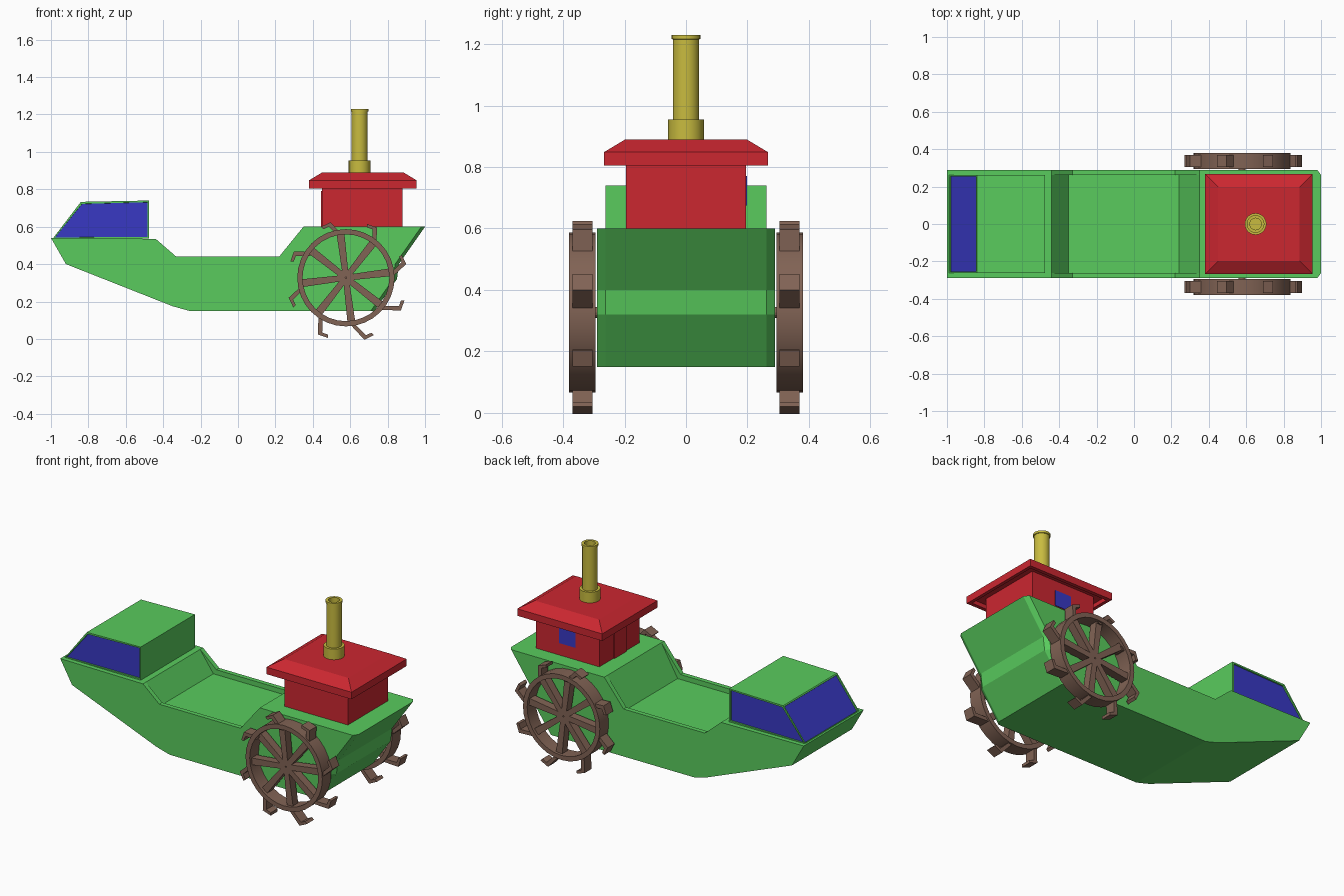
import bpy, bmesh, math
from mathutils import Matrix, Vector

if "Cube" in bpy.data.objects:
    bpy.data.objects.remove(bpy.data.objects["Cube"])


def material(name, rgb):
    m = bpy.data.materials.new(name)
    m.diffuse_color = (*rgb, 1)
    m.use_nodes = True
    m.node_tree.nodes["Principled BSDF"].inputs["Base Color"].default_value = m.diffuse_color
    return m


GREEN = material("green", (0.10, 0.60, 0.11))
BLUE = material("blue", (0.04, 0.04, 0.55))
RED = material("red", (0.60, 0.02, 0.03))
BROWN = material("brown", (0.22, 0.125, 0.09))
YELLOW = material("yellow", (0.58, 0.50, 0.05))


def finish(bm, name, *mats):
    bmesh.ops.recalc_face_normals(bm, faces=bm.faces[:])
    me = bpy.data.meshes.new(name)
    bm.to_mesh(me)
    bm.free()
    for m in mats:
        me.materials.append(m)
    ob = bpy.data.objects.new(name, me)
    bpy.context.collection.objects.link(ob)
    return ob


def loft(bm, a, ya, b, yb):
    """Solid between two x-z outlines with equal point counts."""
    va = [bm.verts.new((x, ya, z)) for x, z in a]
    vb = [bm.verts.new((x, yb, z)) for x, z in b]
    faces = [bm.faces.new(va), bm.faces.new(vb)]
    for i in range(len(a)):
        j = (i + 1) % len(a)
        faces.append(bm.faces.new((va[i], va[j], vb[j], vb[i])))
    bmesh.ops.recalc_face_normals(bm, faces=faces)
    return faces


def box(bm, lo, hi):
    outline = [(lo[0], lo[2]), (hi[0], lo[2]), (hi[0], hi[2]), (lo[0], hi[2])]
    return loft(bm, outline, lo[1], outline, hi[1])


def lathe(bm, profile, sides, close=False):
    """Revolve (radius, height) points about z."""
    rings = [[bm.verts.new((r * math.cos(2 * math.pi * i / sides),
                            r * math.sin(2 * math.pi * i / sides), z))
              for i in range(sides)] for r, z in profile]
    n = len(rings)
    for k in range(n if close else n - 1):
        a, b = rings[k], rings[(k + 1) % n]
        for i in range(sides):
            j = (i + 1) % sides
            bm.faces.new((a[i], a[j], b[j], b[i]))
    return rings


# Hull: sunken deck core between two raised side walls
keel = [(-1, 0.54), (-0.92, 0.40), (-0.35, 0.175), (-0.26, 0.15)]
stern = [(0.73, 0.15), (0.85, 0.32), (0.86, 0.40), (1.0, 0.60)]
deck = [(0.35, 0.60), (0.24, 0.41), (-0.35, 0.41), (-0.44, 0.535)]
rail = [(0.35, 0.60), (0.22, 0.44), (-0.33, 0.44), (-0.44, 0.535)]
bm = bmesh.new()
core = keel + stern + deck
loft(bm, core, -0.262, core, 0.262)
finish(bm, "hull", GREEN)
bm = bmesh.new()
inner = keel + stern + rail
outer = keel + [(x - 0.02, z) for x, z in stern] + rail
for s in (-1, 1):
    loft(bm, inner, s * 0.262, outer, s * 0.29)
finish(bm, "hull_sides", GREEN)

# Bow wheelhouse with recessed blue glass on both sides and the front
bm = bmesh.new()
prof = [(-0.99, 0.537), (-0.475, 0.537), (-0.475, 0.74), (-0.84, 0.733)]
faces = loft(bm, prof, -0.262, prof, 0.262)
glass = [faces[0], faces[1], faces[5]]
bmesh.ops.inset_individual(bm, faces=glass, thickness=0.012)
bmesh.ops.inset_individual(bm, faces=glass, thickness=0.001, depth=-0.008)
for f in glass:
    f.material_index = 1
finish(bm, "wheelhouse", GREEN, BLUE)

# Stern cabin with door frame and window
bm = bmesh.new()
box(bm, (0.45, -0.195, 0.595), (0.88, 0.195, 0.83))
finish(bm, "cabin", RED)
bm = bmesh.new()
box(bm, (0.443, -0.06, 0.60), (0.46, 0.06, 0.79))
finish(bm, "cabin_door", RED)
bm = bmesh.new()
box(bm, (0.61, 0.18, 0.675), (0.72, 0.199, 0.77))
finish(bm, "cabin_window", BLUE)

# Hipped roof with a hollow underside
bm = bmesh.new()
levels = [((0.40, 0.935), 0.245, 0.83), ((0.40, 0.935), 0.245, 0.805),
          ((0.38, 0.955), 0.267, 0.805), ((0.38, 0.955), 0.267, 0.848),
          ((0.45, 0.885), 0.197, 0.89)]
rings = [[bm.verts.new(p) for p in ((x0, -y, z), (x1, -y, z), (x1, y, z), (x0, y, z))]
         for (x0, x1), y, z in levels]
for a, b in zip(rings, rings[1:]):
    for i in range(4):
        bm.faces.new((a[i], a[(i + 1) % 4], b[(i + 1) % 4], b[i]))
bm.faces.new(rings[0])
bm.faces.new(rings[-1])
finish(bm, "cabin_roof", RED)

# Open-topped funnel
bm = bmesh.new()
rings = lathe(bm, [(0.058, 0.885), (0.058, 0.955), (0.043, 0.955), (0.043, 1.215),
                   (0.047, 1.217), (0.047, 1.23), (0.031, 1.23), (0.031, 1.12)], 24)
bm.faces.new(rings[0])
bm.faces.new(rings[-1])
bmesh.ops.translate(bm, verts=bm.verts[:], vec=(0.65, 0, 0))
funnel = finish(bm, "funnel", YELLOW)

# Paddle wheels: rim, eight spokes, eight hooked paddles each
CX, CZ = 0.577, 0.327


def polar(r, deg, cx=CX, cz=CZ):
    t = math.radians(deg)
    return (cx + r * math.cos(t), cz + r * math.sin(t))


def wheel(name, y):
    bm = bmesh.new()
    lathe(bm, [(0.232, -0.043), (0.26, -0.043), (0.26, 0.043), (0.232, 0.043)], 32, True)
    bm.transform(Matrix.Translation((CX, y, CZ)) @ Matrix.Rotation(math.pi / 2, 4, 'X'))
    for k in range(8):
        a = 7 + 45 * k
        spoke = [polar(0.016, a - 75), polar(0.24, a - 5), polar(0.24, a + 5), polar(0.016, a + 75)]
        loft(bm, spoke, y - 0.025, spoke, y + 0.025)
        hook = [polar(r, a + d, CX + 0.008, CZ - 0.017) for r, d in
                ((0.24, -2), (0.327, 9), (0.322, 19), (0.305, 18), (0.307, 12), (0.24, 4))]
        loft(bm, hook, y - 0.033, hook, y + 0.033)
    return finish(bm, name, BROWN)


wheels = [wheel("paddle_wheel_front", -0.337), wheel("paddle_wheel_back", 0.337)]

# Axle joining the wheels
bm = bmesh.new()
rings = lathe(bm, [(0.018, -0.35), (0.018, 0.35)], 12)
for r in rings:
    bm.faces.new(r)
bm.transform(Matrix.Translation((CX, 0, CZ)) @ Matrix.Rotation(math.pi / 2, 4, 'X'))
finish(bm, "axle", BROWN)

# Smooth the round parts, keeping hard edges
for ob in [funnel] + wheels:
    bpy.ops.object.select_all(action='DESELECT')
    ob.select_set(True)
    bpy.context.view_layer.objects.active = ob
    bpy.ops.object.shade_smooth_by_angle(angle=math.radians(30))
